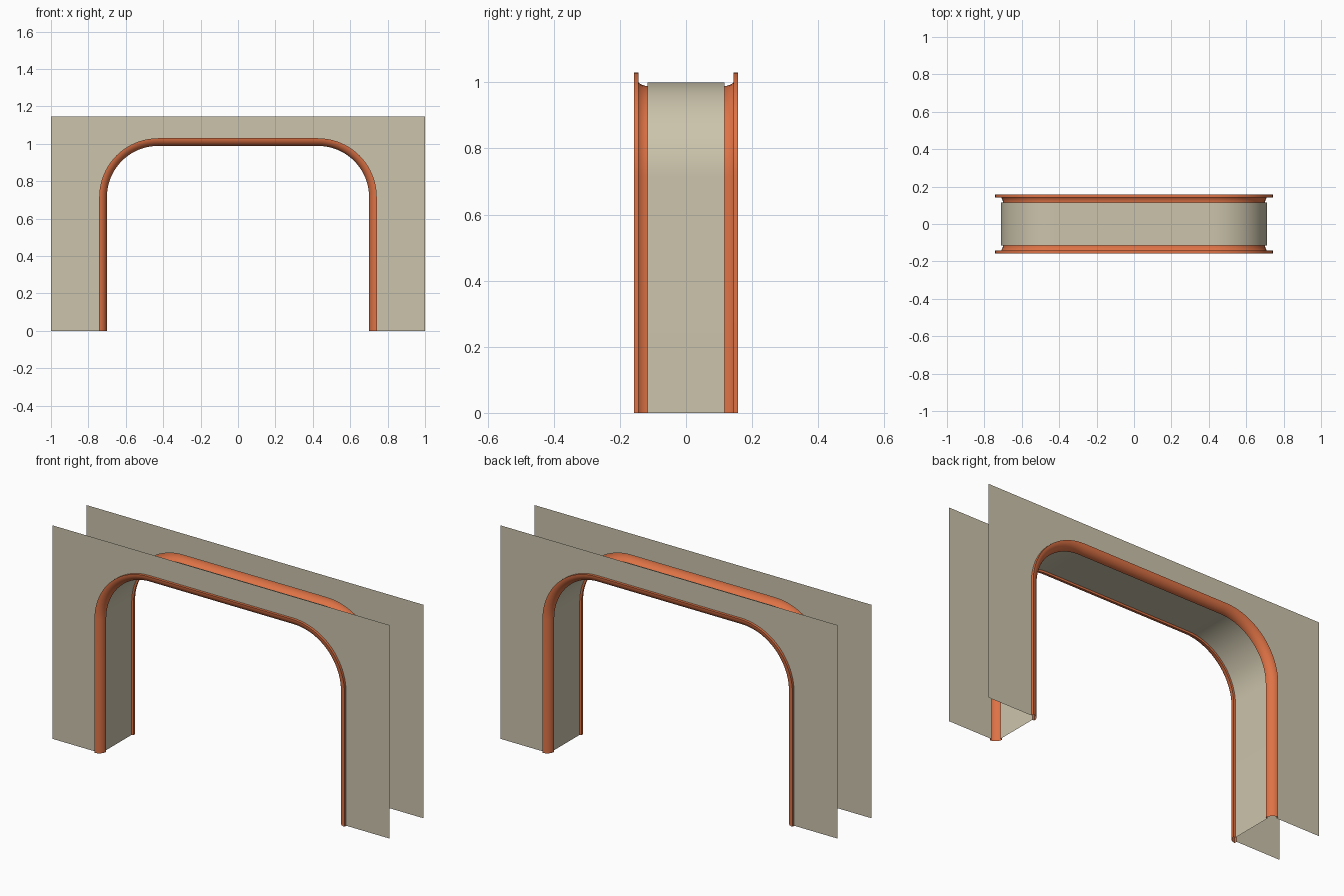
import bpy, math

if "Cube" in bpy.data.objects:
    bpy.data.objects.remove(bpy.data.objects["Cube"])

W, H, R = 0.712, 1.0, 0.285      # opening half width, height, corner radius
WALL_Y, WALL_H = 0.143, 1.145    # wall plane position and height
LIP = 0.03                       # trim overlap onto the wall
LINE_Y = 0.116                   # half depth of the lining
BEAD = 0.041                     # trim bullnose radius
N = 20                           # segments per corner


def material(name, rgb):
    m = bpy.data.materials.new(name)
    m.diffuse_color = (*rgb, 1)
    m.use_nodes = True
    m.node_tree.nodes["Principled BSDF"].inputs["Base Color"].default_value = m.diffuse_color
    return m


plaster = material("beige plaster", (0.60, 0.55, 0.41))
orange = material("orange trim", (0.73, 0.17, 0.06))


def arch(d):
    """Arch outline (x, z), offset outwards by d, from left foot to right foot."""
    cx, cz, r = W - R, H - R, R + d
    left = [(-cx - r * math.cos(a), cz + r * math.sin(a))
            for a in (math.pi / 2 * i / N for i in range(N + 1))]
    half = [(-W - d, 0)] + left
    return half + [(-x, z) for x, z in reversed(half)]


def make(name, verts, faces, mat):
    me = bpy.data.meshes.new(name)
    me.from_pydata(verts, [], faces)
    me.materials.append(mat)
    ob = bpy.data.objects.new(name, me)
    bpy.context.collection.objects.link(ob)
    bpy.ops.object.select_all(action='DESELECT')
    bpy.context.view_layer.objects.active = ob
    ob.select_set(True)
    bpy.ops.object.shade_smooth_by_angle(angle=math.radians(35))
    return ob


def sweep(name, profile, mat, flip):
    """Sweep a (y, offset) profile along the arch."""
    rings = [[(x, y, z) for x, z in arch(d)] for y, d in profile]
    n = len(rings[0])
    faces = []
    for j in range(len(rings) - 1):
        for i in range(n - 1):
            f = [j * n + i, j * n + i + 1, (j + 1) * n + i + 1, (j + 1) * n + i]
            faces.append(f[::-1] if flip else f)
    return make(name, sum(rings, []), faces, mat)


# lining of the passage
sweep("passage_lining", [(-LINE_Y, 0), (LINE_Y, 0)], plaster, True)

for side, s in (("front", -1), ("back", 1)):
    # wall sheet with the arched opening
    outline = [(1, 0), (1, WALL_H), (-1, WALL_H), (-1, 0)] + arch(LIP)
    ring = list(range(len(outline)))
    make(side + "_wall", [(x, s * WALL_Y, z) for x, z in outline],
         [ring if s < 0 else ring[::-1]], plaster)

    # bullnose trim: step off the wall, quarter round, step back to the lining
    curve = [math.pi / 2 * i / 8 for i in range(9)]
    profile = [(s * WALL_Y, LIP)]
    profile += [(s * (LINE_Y + BEAD * math.cos(a)), LIP - BEAD * math.sin(a)) for a in curve]
    profile += [(s * LINE_Y, 0)]
    sweep(side + "_trim", profile, orange, s < 0)
